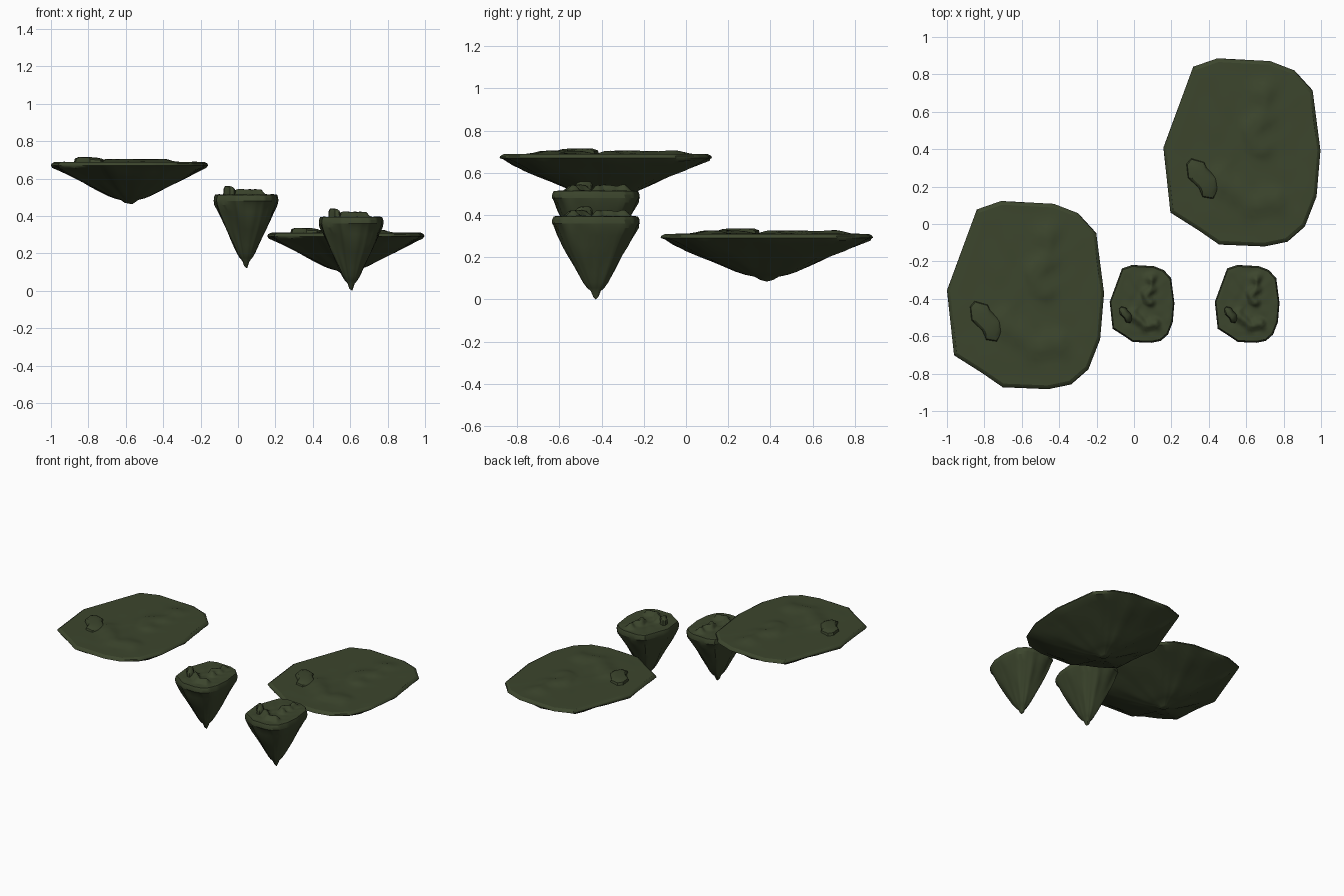
import bpy, bmesh, math
from mathutils import Vector, noise

if "Cube" in bpy.data.objects:
    bpy.data.objects.remove(bpy.data.objects["Cube"])

mat = bpy.data.materials.new("mossy_rock")
mat.diffuse_color = (0.045, 0.06, 0.026, 1)
mat.use_nodes = True
mat.node_tree.nodes["Principled BSDF"].inputs["Base Color"].default_value = mat.diffuse_color

# Coastline seen from above, in a -1..1 box
COAST = [(-1, 0.05), (-0.62, 0.91), (-0.31, 1.0), (0.36, 0.97), (0.67, 0.87), (0.9, 0.66),
         (1, 0.02), (0.95, -0.47), (0.8, -0.79), (0.58, -0.95), (0.29, -1.0),
         (-0.29, -0.98), (-0.55, -0.83), (-0.91, -0.64)]
# Underside and rim profile: radius, height
SIDE = [(0.06, 0.03), (0.11, 0.09), (0.19, 0.125), (0.28, 0.185), (0.39, 0.28), (0.5, 0.375),
        (0.62, 0.475), (0.75, 0.58), (0.87, 0.69), (0.95, 0.77), (1.0, 0.82), (0.993, 0.86), (0.96, 0.895)]
TOP = [0.9, 0.83, 0.76, 0.69, 0.62, 0.55, 0.48, 0.41, 0.34, 0.27, 0.2, 0.13, 0.06]
# Low ledges crossing the top
RIDGES = [[(0.28, 0.62), (0.3, 0.4), (0.12, 0.22), (0.26, 0.05)],
          [(-0.3, -0.25), (-0.1, -0.42), (0.15, -0.58), (0.42, -0.5)]]


def seg_dist(p, a, b):
    d = b - a
    t = max(0, min(1, (p - a).dot(d) / d.length_squared))
    return (p - a - d * t).length


def top_height(x, y):
    p = Vector((x, y))
    h = 0.897 + 0.012 * noise.noise(Vector((x * 4, y * 4, 3)))
    for line in RIDGES:
        pts = [Vector(q) for q in line]
        d = min(seg_dist(p, a, b) for a, b in zip(pts, pts[1:]))
        d += 0.06 * noise.noise(Vector((x * 5, y * 5, 7)))
        h += 0.065 / (1 + math.exp((d - 0.1) * 40))
    return h


def coast_points(steps=5):
    pts = [Vector(p) for p in COAST]
    return [a.lerp(b, i / steps) for a, b in zip(pts, pts[1:] + pts[:1]) for i in range(steps)]


def skin(bm, rings):
    for lo, hi in zip(rings, rings[1:]):
        n = len(lo)
        for i in range(n):
            bm.faces.new((lo[i], lo[(i + 1) % n], hi[(i + 1) % n], hi[i]))


def island_mesh():
    bm = bmesh.new()
    coast = coast_points()
    rings = []
    for r, h in SIDE:
        ring = []
        for c in coast:
            a = math.atan2(c.y, c.x)
            # gullies running down the underside
            rough = 0.0
            if r < 0.97 and h < 0.8:
                rough = 0.09 * noise.noise(Vector((math.cos(a) * 3, math.sin(a) * 3, h * 3)))
            k = r * (1 + rough)
            ring.append(bm.verts.new((c.x * k, c.y * k, h)))
        rings.append(ring)
    for r in TOP:
        rings.append([bm.verts.new((c.x * r, c.y * r, top_height(c.x * r, c.y * r))) for c in coast])
    skin(bm, rings)
    # close the pointed tip and the centre of the top
    for ring, z in ((rings[0], 0.0), (rings[-1], top_height(0, 0))):
        v = bm.verts.new((0.03 if z == 0 else 0, 0, z))
        for i in range(len(ring)):
            bm.faces.new((v, ring[i], ring[(i + 1) % len(ring)]))
    # boulder outcrop on the left
    base = [(-0.71, -0.12), (-0.65, -0.06), (-0.48, -0.1), (-0.45, -0.16), (-0.3, -0.28),
            (-0.3, -0.4), (-0.36, -0.5), (-0.5, -0.48), (-0.55, -0.38), (-0.69, -0.27)]
    mid = Vector((-0.5, -0.27))
    rock = []
    for k, h in ((1.0, 0.87), (0.93, 0.95), (0.72, 0.985), (0.35, 1.0)):
        rock.append([])
        for b in base:
            q = mid + (Vector(b) - mid) * k
            tilt = (q.x - mid.x) * 0.1 * (h > 0.9)
            rock[-1].append(bm.verts.new((q.x, q.y, min(1, h - tilt))))
    skin(bm, rock)
    bm.faces.new(rock[-1])
    bmesh.ops.recalc_face_normals(bm, faces=bm.faces)
    mesh = bpy.data.meshes.new("island")
    bm.to_mesh(mesh)
    bm.free()
    mesh.materials.append(mat)
    return mesh


island = island_mesh()
# Two broad islands and two narrow ones share the same shape
for name, loc, scale in (
        ("large_island_left", (-0.58, -0.38, 0.463), (0.42, 0.503, 0.252)),
        ("large_island_right", (0.577, 0.383, 0.085), (0.42, 0.503, 0.252)),
        ("small_island_upper", (0.043, -0.427, 0.12), (0.173, 0.208, 0.44)),
        ("small_island_lower", (0.605, -0.427, 0.0), (0.173, 0.208, 0.44))):
    ob = bpy.data.objects.new(name, island)
    ob.location, ob.scale = loc, scale
    bpy.context.collection.objects.link(ob)
    bpy.context.view_layer.objects.active = ob
    ob.select_set(True)
bpy.ops.object.shade_smooth_by_angle(angle=math.radians(35))
